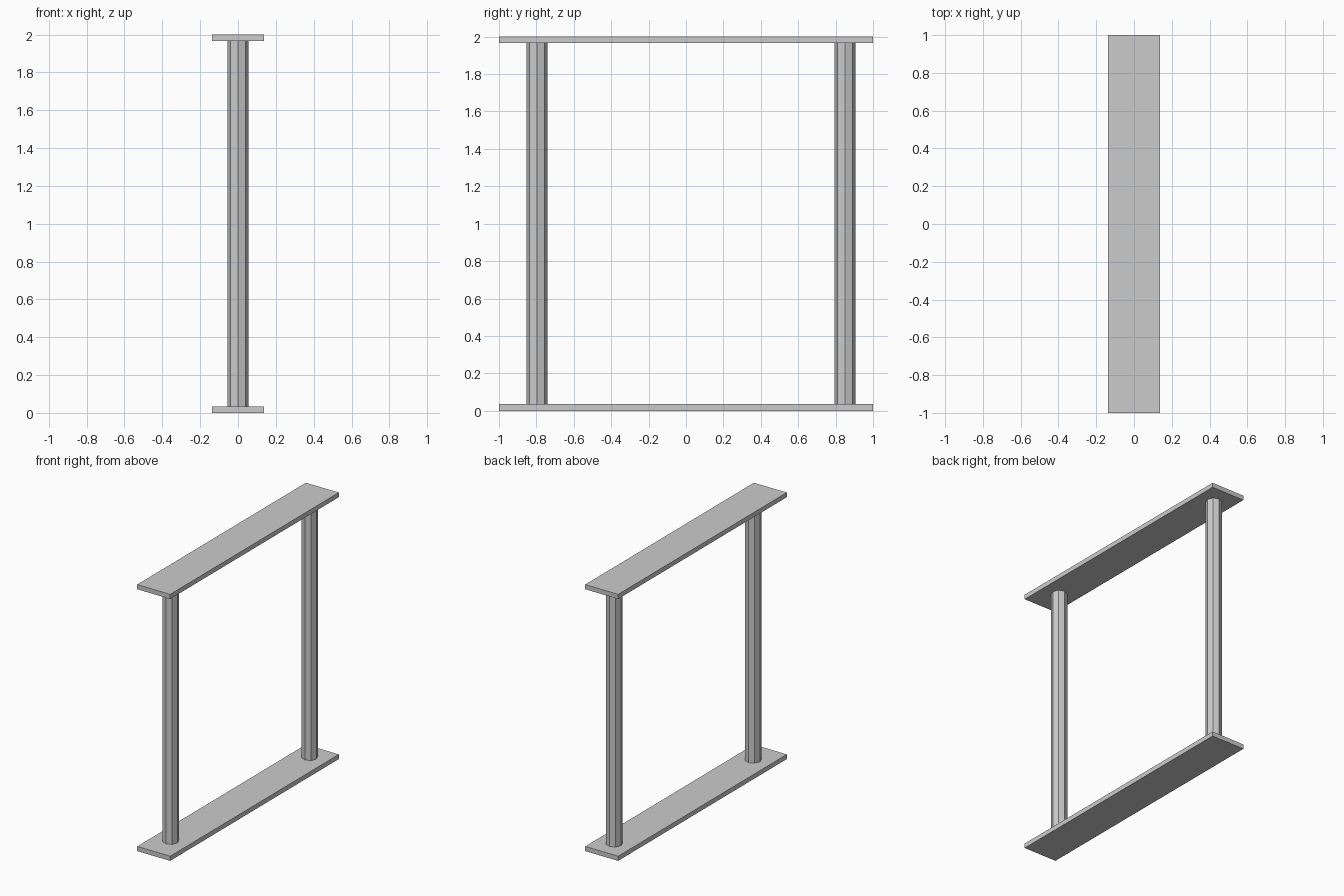
import bpy
from math import pi

cube = bpy.data.objects.get("Cube")
if cube:
    bpy.data.objects.remove(cube, do_unlink=True)

HEIGHT = 2.0
LENGTH = 2.0
WIDTH = 0.274
THICK = 0.035
RADIUS = 0.056

grey = bpy.data.materials.new("light grey")
grey.use_nodes = True
colour = (0.6, 0.6, 0.6, 1)
grey.diffuse_color = colour
grey.node_tree.nodes["Principled BSDF"].inputs["Base Color"].default_value = colour


def finish(name):
    obj = bpy.context.object
    obj.name = name
    obj.data.materials.append(grey)
    bpy.ops.object.transform_apply(location=False, rotation=True, scale=True)


def plate(name, z):
    bpy.ops.mesh.primitive_cube_add(size=1, location=(0, 0, z))
    bpy.context.object.scale = (WIDTH, LENGTH, THICK)
    finish(name)


def column(name, y):
    bpy.ops.mesh.primitive_cylinder_add(
        vertices=8, radius=RADIUS, depth=HEIGHT - 2 * THICK,
        location=(0, y, HEIGHT / 2), rotation=(0, 0, pi / 2))
    finish(name)


# Flat plates at the bottom and top
plate("base_plate", THICK / 2)
plate("top_plate", HEIGHT - THICK / 2)

# Eight-sided columns, the front one set slightly further in
column("front_column", -0.797)
column("back_column", 0.85)
